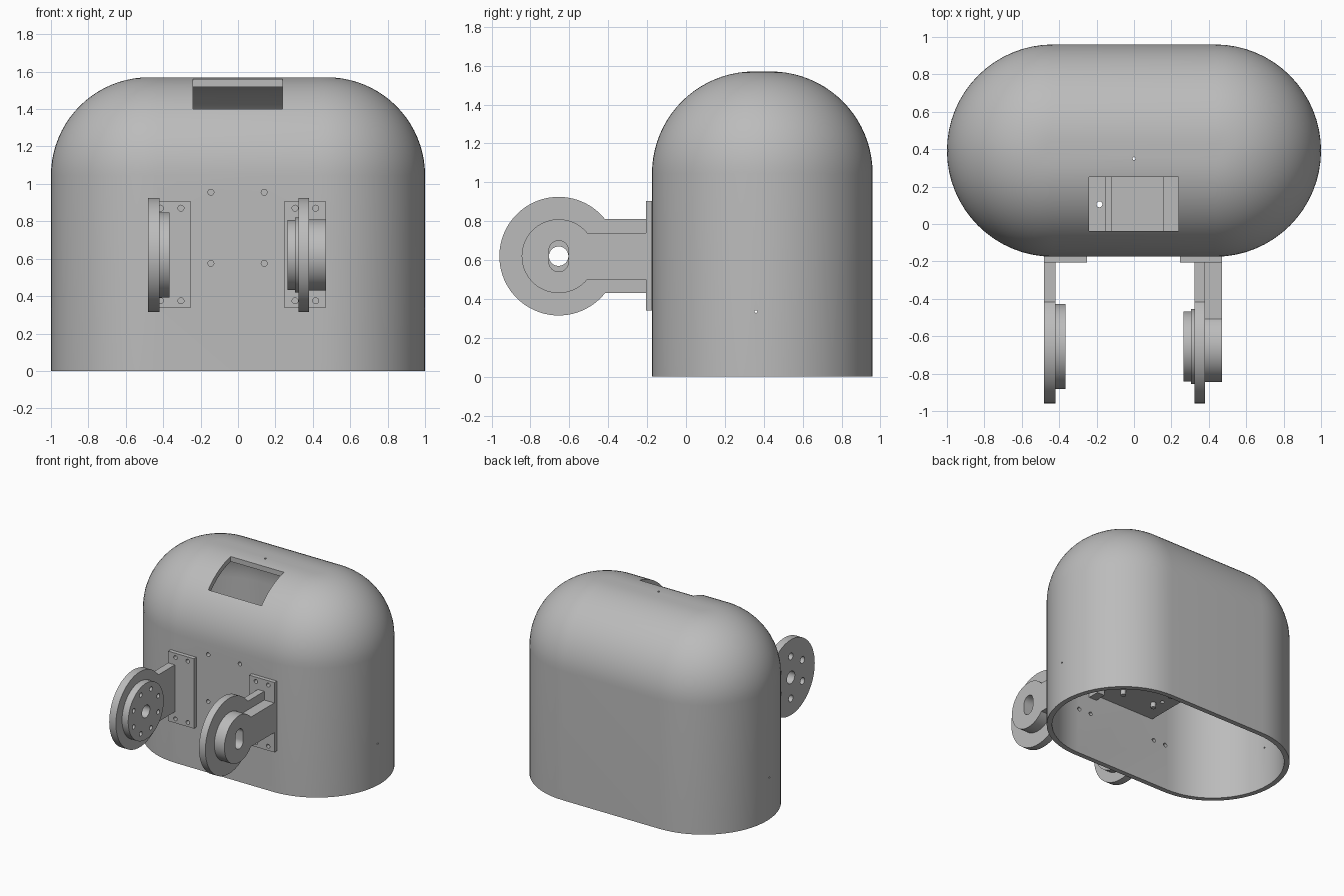
import bpy, bmesh
from math import pi, sin, cos, asin
from mathutils import Matrix, Vector

if "Cube" in bpy.data.objects:
    bpy.data.objects.remove(bpy.data.objects["Cube"])

grey = bpy.data.materials.new("plain_grey")
grey.use_nodes = True
grey.diffuse_color = (0.5, 0.5, 0.5, 1)
grey.node_tree.nodes["Principled BSDF"].inputs["Base Color"].default_value = (0.5, 0.5, 0.5, 1)

ROT = {"x": Matrix.Rotation(pi / 2, 4, "Y"), "y": Matrix.Rotation(pi / 2, 4, "X"), "z": Matrix()}
PY, PZ = -0.655, 0.62          # pivot axis of the arms


def finish(name, bm):
    bmesh.ops.recalc_face_normals(bm, faces=bm.faces)
    me = bpy.data.meshes.new(name)
    bm.to_mesh(me)
    bm.free()
    ob = bpy.data.objects.new(name, me)
    bpy.context.collection.objects.link(ob)
    me.materials.append(grey)
    return ob


def add_cyl(bm, centre, r, depth, axis, seg=24):
    m = Matrix.Translation(centre) @ ROT[axis]
    bmesh.ops.create_cone(bm, cap_ends=True, segments=seg, radius1=r, radius2=r, depth=depth, matrix=m)


def add_box(bm, lo, hi):
    lo, hi = Vector(lo), Vector(hi)
    m = Matrix.Translation((lo + hi) / 2) @ Matrix.Diagonal((*(hi - lo), 1))
    bmesh.ops.create_cube(bm, size=1, matrix=m)


def box(name, lo, hi):
    bm = bmesh.new()
    add_box(bm, lo, hi)
    return finish(name, bm)


def disc(name, x0, x1, r):
    bm = bmesh.new()
    add_cyl(bm, ((x0 + x1) / 2, PY, PZ), r, x1 - x0, "x", 64)
    return finish(name, bm)


def paddle(name, x0, x1, r, neck):
    """Round plate with a straight neck reaching back to the mounting plate."""
    a = asin(neck / r)
    pts = [(PY + r * cos(a + (2 * pi - 2 * a) * i / 60),
            PZ + r * sin(a + (2 * pi - 2 * a) * i / 60)) for i in range(61)]
    pts += [(-0.2, PZ - neck), (-0.2, PZ + neck)]
    bm = bmesh.new()
    face = bm.faces.new([bm.verts.new((x0, y, z)) for y, z in pts])
    ext = bmesh.ops.extrude_face_region(bm, geom=[face])
    bmesh.ops.translate(bm, vec=(x1 - x0, 0, 0),
                        verts=[v for v in ext["geom"] if isinstance(v, bmesh.types.BMVert)])
    return finish(name, bm)


def cut(ob, cutter):
    mod = ob.modifiers.new("cut", "BOOLEAN")
    mod.operation, mod.solver, mod.object = "DIFFERENCE", "EXACT", cutter
    bpy.context.view_layer.objects.active = ob
    bpy.ops.object.modifier_apply(modifier=mod.name)


def ring_cutter(x, count, ring, r, depth):
    bm = bmesh.new()
    for i in range(count):
        a = 2 * pi * (i + 0.5) / count
        add_cyl(bm, (x, PY + ring * cos(a), PZ + ring * sin(a)), r, depth, "x", 16)
    return finish("ring_cutter", bm)


# Hollow housing: pill-shaped plan with a large rounded top, open below
HALF, RAD, CY, FIL, WALL, TOP = 0.4325, 0.5675, 0.3925, 0.525, 0.04, 1.57
N = 32


def skin_profile(off):
    r = FIL - off
    return [(off, 0)] + [(FIL - r * cos(t), TOP - FIL + r * sin(t))
                         for t in (pi / 2 * i / 20 for i in range(21))]


bm = bmesh.new()
rings = []
for d, z in skin_profile(WALL)[::-1] + skin_profile(0):
    ring = []
    for side in (1, -1):
        for i in range(N + 1):
            a = -pi / 2 + pi * i / N
            ring.append(bm.verts.new((side * (HALF + (RAD - d) * cos(a)),
                                      CY + side * (RAD - d) * sin(a), z)))
    rings.append(ring)
for lower, upper in zip(rings, rings[1:]):
    n = len(lower)
    for i in range(n):
        j = (i + 1) % n
        bm.faces.new((lower[i], lower[j], upper[j], upper[i]))
bm.faces.new(rings[0])
bm.faces.new(rings[-1])
housing = finish("housing_shell", bm)

# Mounting plates for the two arms
right_plate = box("right_mounting_plate", (-0.48, -0.207, 0.34), (-0.25, -0.174, 0.905))
left_plate = box("left_mounting_plate", (0.245, -0.207, 0.34), (0.47, -0.174, 0.905))

# Screw holes, top window and pin holes
bm = bmesh.new()
for x in (-0.415, -0.305, 0.305, 0.415):
    for z in (0.375, 0.87):
        add_cyl(bm, (x, -0.2, z), 0.016, 0.24, "y", 16)
for x in (-0.145, 0.14):
    for z in (0.575, 0.955):
        add_cyl(bm, (x, -0.2, z), 0.016, 0.24, "y", 16)
add_box(bm, (-0.24, -0.037, 1.2), (0.237, 0.25, 1.7))
add_cyl(bm, (0, 0.35, TOP), 0.008, 0.3, "z", 10)
add_cyl(bm, (0, 0.36, 0.335), 0.007, 2.4, "x", 10)
holes = finish("hole_cutter", bm)
for ob in (housing, right_plate, left_plate):
    cut(ob, holes)

# Right arm: big disc with neck, drilled flange disc on the inside
right_arm = paddle("right_arm", -0.48, -0.42, 0.305, 0.19)
right_flange = disc("right_flange", -0.42, -0.365, 0.227)
outer_ring = ring_cutter(-0.48, 6, 0.17, 0.028, 0.09)
inner_ring = ring_cutter(-0.365, 8, 0.17, 0.018, 0.08)
cut(right_arm, outer_ring)
cut(right_flange, inner_ring)

# Left arm: big disc, stepped bearing inside, boss with neck outside
left_arm = paddle("left_arm", 0.323, 0.38, 0.305, 0.19)
left_boss = paddle("left_boss", 0.38, 0.47, 0.19, 0.12)
left_step = disc("left_bearing_step", 0.305, 0.323, 0.2)
left_bearing = disc("left_bearing", 0.265, 0.305, 0.187)

# Pivot bore through everything, with an upright slot in the boss
bm = bmesh.new()
add_cyl(bm, (0, PY, PZ), 0.05, 1.2, "x", 32)
bore = finish("bore_cutter", bm)
for ob in (right_arm, right_flange, left_arm, left_step, left_bearing):
    cut(ob, bore)
bm = bmesh.new()
slot = [(PY + 0.05 * cos(a), PZ + 0.05 * sin(a) + (0.03 if i < 17 else -0.03))
        for i, a in [(k, pi * (k if k < 17 else k - 1) / 16) for k in range(34)]]
face = bm.faces.new([bm.verts.new((0.3, y, z)) for y, z in slot])
ext = bmesh.ops.extrude_face_region(bm, geom=[face])
bmesh.ops.translate(bm, vec=(0.3, 0, 0),
                    verts=[v for v in ext["geom"] if isinstance(v, bmesh.types.BMVert)])
slot_cutter = finish("slot_cutter", bm)
cut(left_boss, slot_cutter)

# Inner shelf on the front wall, with a drilled hole, ridges and feet
shelf = box("inner_shelf", (-0.29, -0.136, 0.55), (0.29, 0.33, 0.59))
bm = bmesh.new()
add_cyl(bm, (-0.185, 0.105, 0.57), 0.016, 0.2, "z", 16)
shelf_cutter = finish("shelf_cutter", bm)
cut(shelf, shelf_cutter)
box("shelf_ridge", (-0.155, -0.136, 0.585), (-0.12, 0.33, 0.61))
box("shelf_step", (0.155, -0.136, 0.585), (0.29, 0.33, 0.6))
box("shelf_block", (0.25, -0.136, 0.51), (0.32, -0.04, 0.56))
bm = bmesh.new()
for y in (0.05, 0.25):
    for x in (-0.145, 0.145):
        add_cyl(bm, (x, y, 0.535), 0.02, 0.05, "z", 16)
finish("shelf_feet", bm)

# Remove helpers and shade
for ob in (holes, outer_ring, inner_ring, bore, slot_cutter, shelf_cutter):
    bpy.data.objects.remove(ob)
bpy.ops.object.select_all(action="DESELECT")
for ob in bpy.context.scene.objects:
    if ob.type == "MESH":
        ob.select_set(True)
        bpy.context.view_layer.objects.active = ob
bpy.ops.object.shade_smooth_by_angle(angle=0.5)
